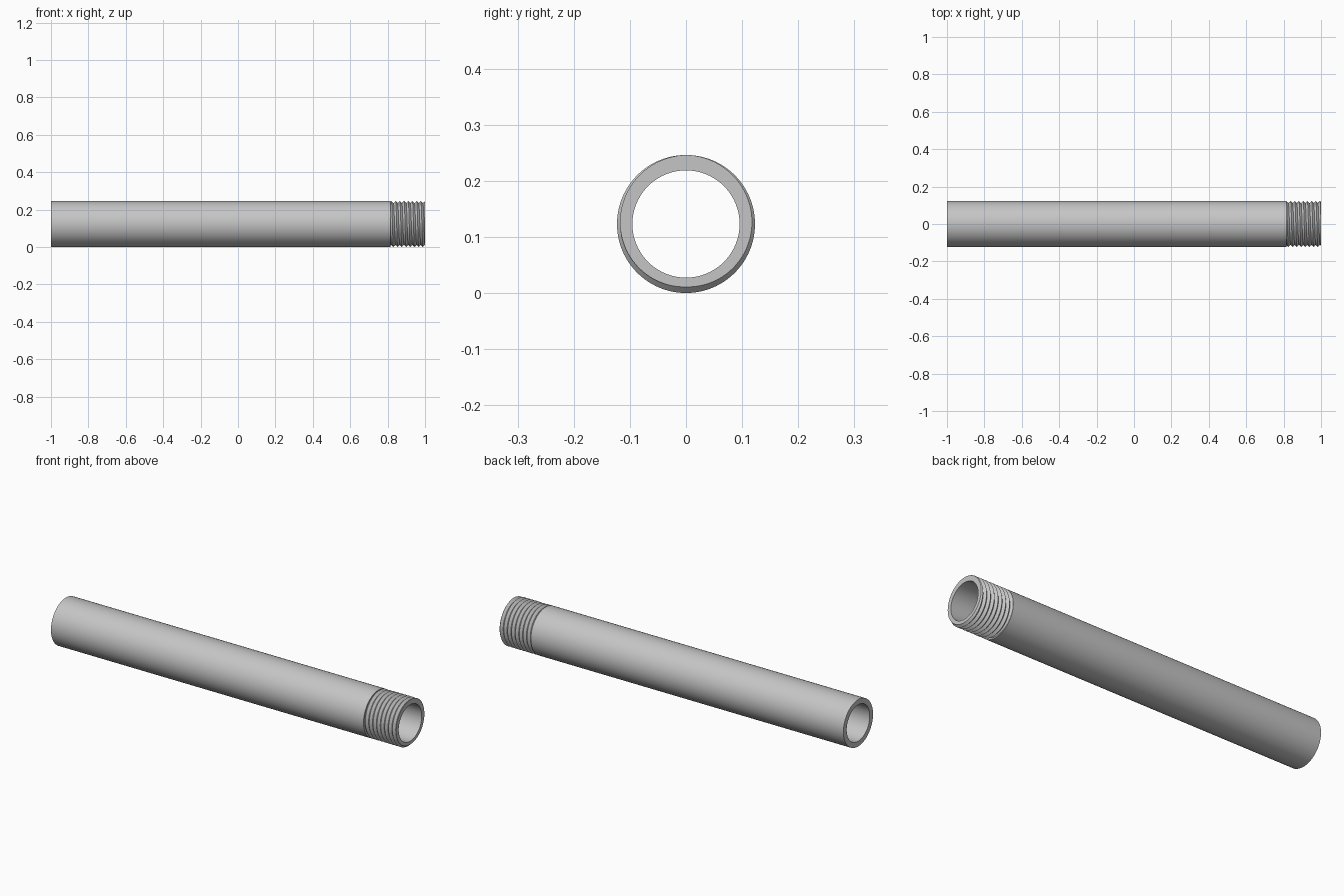
import bpy, bmesh, math

if "Cube" in bpy.data.objects:
    bpy.data.objects.remove(bpy.data.objects["Cube"])

R, BORE, DEPTH = 0.123, 0.0955, 0.011   # outer radius, bore radius, thread depth
X0, X1, XT = -1.0, 1.0, 0.815           # pipe ends and thread start
PITCH, N = 0.0225, 96

steel = bpy.data.materials.new("grey steel")
steel.diffuse_color = (0.56, 0.56, 0.56, 1)
steel.use_nodes = True
steel.node_tree.nodes["Principled BSDF"].inputs["Base Color"].default_value = steel.diffuse_color


def sweep(name, rows, closed=False):
    """Skin rows of (x, r) functions of angle around the pipe axis."""
    bm = bmesh.new()
    grid = []
    for row in rows:
        line = []
        for j in range(N + 1):
            a = 2 * math.pi * j / N
            x, r = row(a)
            line.append(bm.verts.new((x, r * math.cos(a), R + r * math.sin(a))))
        grid.append(line)
    pairs = list(zip(grid, grid[1:]))
    if closed:
        pairs.append((grid[-1], grid[0]))
    for p, q in pairs:
        for j in range(N):
            bm.faces.new((p[j], p[j + 1], q[j + 1], q[j]))
    bmesh.ops.remove_doubles(bm, verts=bm.verts, dist=1e-5)
    bmesh.ops.recalc_face_normals(bm, faces=bm.faces)
    me = bpy.data.meshes.new(name)
    bm.to_mesh(me)
    bm.free()
    me.materials.append(steel)
    ob = bpy.data.objects.new(name, me)
    bpy.context.collection.objects.link(ob)
    bpy.context.view_layer.objects.active = ob
    ob.select_set(True)
    bpy.ops.object.shade_smooth_by_angle(angle=math.radians(30))
    ob.select_set(False)
    return ob


def ring(x, r):
    return lambda a: (x, r)


def thread_row(k):
    """Helical crest (even k) or root (odd k), trimmed at the thread ends."""
    def row(a):
        turn = (a - math.pi / 2) / (2 * math.pi)
        x = min(X1, max(XT, X1 + PITCH * (k / 2 + turn)))
        u = (x - X1) / PITCH - turn
        return x, R - DEPTH * 2 * abs(u - round(u))
    return row


# pipe: outer wall, step, V thread, end face, bore, back to the plain end
turns = math.ceil((X1 - XT) / PITCH) + 2
rows = [ring(X0, R), ring(XT, R)]
rows += [thread_row(k) for k in range(-2 * turns, 5)]
rows += [ring(X1, BORE), ring(X0, BORE)]
sweep("threaded_pipe", rows, closed=True)
